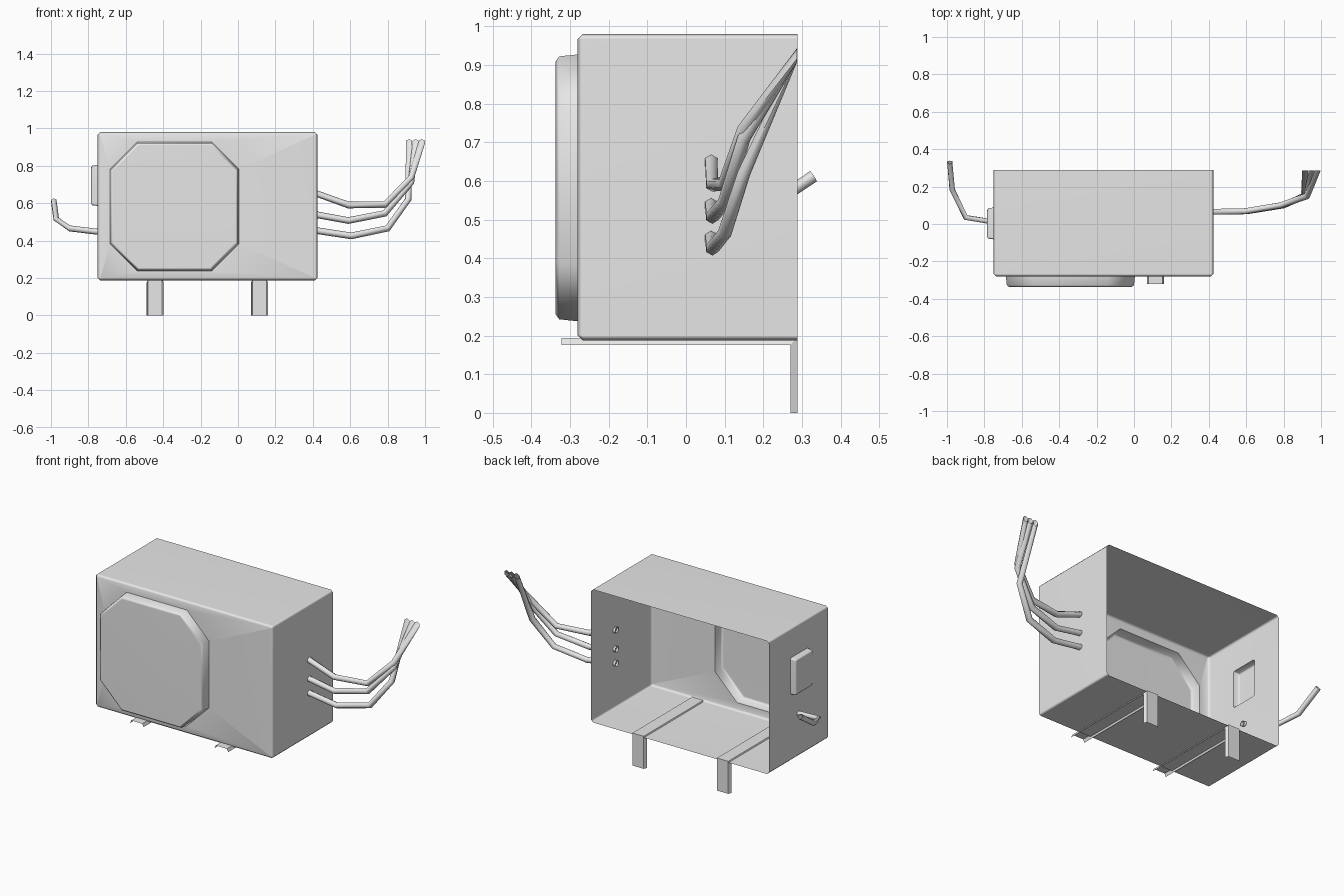
import bpy, bmesh, math
from mathutils import Vector

cube = bpy.data.objects.get("Cube")
if cube:
    bpy.data.objects.remove(cube, do_unlink=True)

grey = bpy.data.materials.new("light_grey")
grey.use_nodes = True
grey.diffuse_color = (0.8, 0.8, 0.8, 1)
grey.node_tree.nodes["Principled BSDF"].inputs["Base Color"].default_value = (0.8, 0.8, 0.8, 1)


def finish(name, bm, angle):
    """Turn a bmesh into a smooth-shaded object."""
    bmesh.ops.remove_doubles(bm, verts=bm.verts, dist=0.0005)
    bmesh.ops.recalc_face_normals(bm, faces=bm.faces)
    mesh = bpy.data.meshes.new(name)
    bm.to_mesh(mesh)
    bm.free()
    mesh.materials.append(grey)
    obj = bpy.data.objects.new(name, mesh)
    bpy.context.collection.objects.link(obj)
    bpy.ops.object.select_all(action='DESELECT')
    obj.select_set(True)
    bpy.context.view_layer.objects.active = obj
    bpy.ops.object.shade_smooth_by_angle(angle=math.radians(angle))
    return obj


def bridge(bm, a, b, closed=True):
    """Join two vertex rows with quads."""
    n = len(a)
    for i in range(n if closed else n - 1):
        j = (i + 1) % n
        bm.faces.new((a[i], a[j], b[j], b[i]))


def chamfered(cu, cv, hu, hv, cut):
    """Rectangle outline with cut corners, anticlockwise."""
    pts = []
    for su, sv in ((1, 1), (-1, 1), (-1, -1), (1, -1)):
        a = (cu + su * hu, cv + sv * (hv - cut))
        b = (cu + su * (hu - cut), cv + sv * hv)
        pts += [a, b] if su * sv > 0 else [b, a]
    return pts


def pressed_panel(bm, outer, rings, normal):
    """Flat panel with a pressed-out bump made from successive rings."""
    rings = [[bm.verts.new(p) for p in ring] for ring in rings]
    outer = [bm.verts.new(p) for p in outer]
    edges = [bm.edges.new((loop[i - 1], loop[i]))
             for loop in (outer, rings[0]) for i in range(len(loop))]
    bmesh.ops.triangle_fill(bm, edges=edges, use_beauty=True, normal=normal)
    for a, b in zip(rings, rings[1:]):
        bridge(bm, a, b)
    bm.faces.new(rings[-1])


# Casing: thin shell, open at the back, with chamfered edges
X0, X1, Y0, Y1, Z0, Z1 = -0.75, 0.425, -0.28, 0.288, 0.187, 0.98
CH = 0.013
cx, cz, hx, hz = (X0 + X1) / 2, (Z0 + Z1) / 2, (X1 - X0) / 2, (Z1 - Z0) / 2
bm = bmesh.new()
outline = chamfered(cx, cz, hx, hz, CH)
back = [bm.verts.new((x, Y1, z)) for x, z in outline]
fore = [bm.verts.new((x, Y0 + CH, z)) for x, z in outline]
face = [(x, Y0, z) for x, z in chamfered(cx, cz, hx - CH, hz - CH, 0.002)]
bridge(bm, back, fore)
bridge(bm, fore, [bm.verts.new(p) for p in face])

# Front fan cover: raised octagon pressed from the front panel
cover = [(Y0, 0.345, 0.146), (-0.328, 0.340, 0.143), (-0.337, 0.327, 0.137)]
pressed_panel(bm, face,
              [[(x, y, z) for x, z in chamfered(-0.34, 0.582, h, h, cut)]
               for y, h, cut in cover], (0, -1, 0))

# Side handle: raised rectangle pressed from the right wall
wall = [f for f in bm.faces if all(abs(v.co.x - X0) < 0.001 for v in f.verts)
        and f.calc_area() > 0.1]
wall_loop = [v.co.copy() for v in wall[0].verts]
bmesh.ops.delete(bm, geom=wall, context='FACES_ONLY')
handle = [(X0, 0.085, 0.11), (-0.779, 0.081, 0.106), (-0.785, 0.072, 0.097)]
pressed_panel(bm, wall_loop,
              [[(x, y, z) for y, z in chamfered(0.003, 0.695, hy, h, 0.008)]
               for x, hy, h in handle], (-1, 0, 0))
casing = finish("casing", bm, 50)
weighted = casing.modifiers.new("weighted_normals", 'WEIGHTED_NORMAL')
weighted.keep_sharp = True


# Mounting brackets: open channel running under the casing, then down
def bracket(name, x):
    bm = bmesh.new()
    rows = [[], [], []]
    for dx, d in ((-0.045, 0.018), (-0.037, 0), (0.037, 0), (0.045, 0.018)):
        y, z = 0.288 - d, 0.194 - d
        for row, co in zip(rows, ((x + dx, -0.322, z), (x + dx, y, z), (x + dx, y, 0))):
            row.append(bm.verts.new(co))
    for a, b in zip(rows, rows[1:]):
        bridge(bm, a, b, closed=False)
    finish(name, bm, 30)


bracket("right_bracket", -0.443)
bracket("left_bracket", 0.115)


# Pipes: six-sided tubes with mitred bends
def tube(name, path, radius, start, end=None):
    pts = [Vector(p) for p in path]
    dirs = [(b - a).normalized() for a, b in zip(pts, pts[1:])]
    normals = [Vector(start)]
    normals += [(a + b).normalized() for a, b in zip(dirs, dirs[1:])]
    normals.append(Vector(end) if end else dirs[-1])
    bm = bmesh.new()
    rings = []
    for p, n in zip(pts, normals):
        side = n.cross(Vector((0, 0, 1))).normalized()
        up = side.cross(n)
        angles = [math.radians(60 * i + 30) for i in range(6)]
        rings.append([bm.verts.new(p + radius * (side * math.cos(a) + up * math.sin(a)))
                      for a in angles])
    for a, b in zip(rings, rings[1:]):
        bridge(bm, a, b)
    finish(name, bm, 65)


tube("upper_pipe", [(0.41, 0.065, 0.655), (0.59, 0.068, 0.59), (0.785, 0.1, 0.592),
                    (0.925, 0.15, 0.735), (0.983, 0.287, 0.925)],
     0.018, (1, 0, 0), (0, 1, 0))
tube("middle_pipe", [(0.41, 0.065, 0.54), (0.59, 0.068, 0.507), (0.785, 0.1, 0.545),
                     (0.925, 0.15, 0.71), (0.95, 0.287, 0.925)],
     0.018, (1, 0, 0), (0, 1, 0))
tube("lower_pipe", [(0.41, 0.065, 0.455), (0.605, 0.068, 0.425), (0.8, 0.1, 0.465),
                    (0.91, 0.15, 0.62), (0.915, 0.287, 0.925)],
     0.018, (1, 0, 0), (0, 1, 0))
tube("power_cable", [(-0.735, 0.008, 0.445), (-0.9, 0.035, 0.465),
                     (-0.972, 0.185, 0.515), (-0.985, 0.33, 0.612)],
     0.016, (-1, 0, 0))
